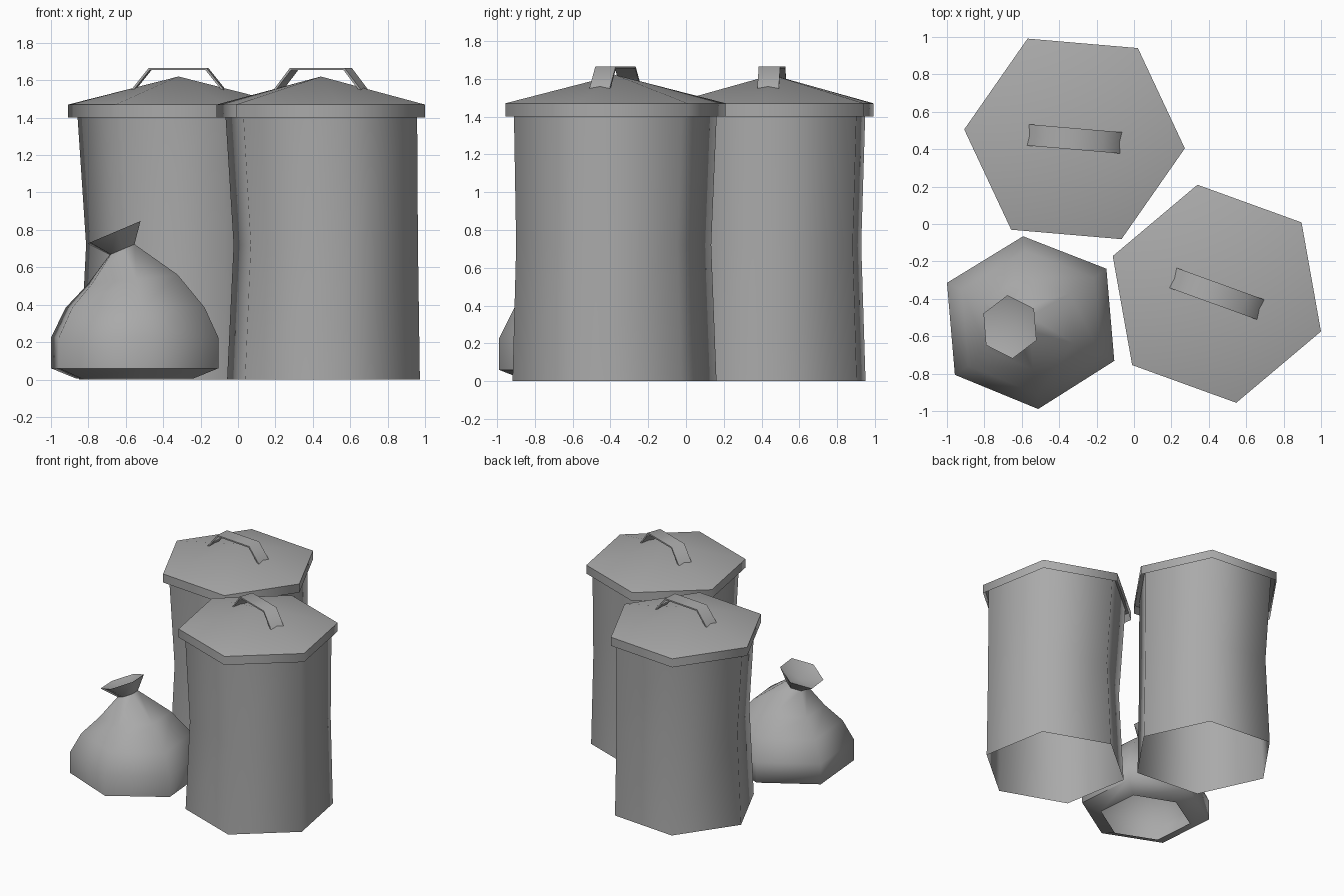
import bpy, math
from mathutils import Vector, Matrix

if "Cube" in bpy.data.objects:
    bpy.data.objects.remove(bpy.data.objects["Cube"])

GREY = bpy.data.materials.new("dull_grey")
GREY.diffuse_color = (0.4, 0.4, 0.4, 1)
GREY.use_nodes = True
GREY.node_tree.nodes["Principled BSDF"].inputs["Base Color"].default_value = GREY.diffuse_color


def ring(center, radii, turn=0, tilt=0):
    """Six points around a centre, tipped about the y axis by tilt degrees."""
    rot = Matrix.Rotation(math.radians(tilt), 3, 'Y')
    pts = []
    for i, r in enumerate(radii):
        a = math.radians(turn + 60 * i)
        pts.append(Vector(center) + rot @ Vector((r * math.cos(a), r * math.sin(a), 0)))
    return pts


def loft(name, rings, apex=None, capped=False, smooth=35):
    """Skin a stack of rings; ends stay open unless capped or given an apex."""
    n = len(rings[0])
    verts = [p for r in rings for p in r]
    faces = []
    for k in range(len(rings) - 1):
        for i in range(n):
            j = (i + 1) % n
            faces.append((k * n + i, k * n + j, (k + 1) * n + j, (k + 1) * n + i))
    top = (len(rings) - 1) * n
    if capped:
        faces += [tuple(reversed(range(n))), tuple(range(top, top + n))]
    if apex is not None:
        verts.append(Vector(apex))
        faces += [(top + i, top + (i + 1) % n, top + n) for i in range(n)]
    me = bpy.data.meshes.new(name)
    me.from_pydata([tuple(v) for v in verts], [], faces)
    me.materials.append(GREY)
    ob = bpy.data.objects.new(name, me)
    bpy.context.collection.objects.link(ob)
    bpy.ops.object.select_all(action='DESELECT')
    ob.select_set(True)
    bpy.context.view_layer.objects.active = ob
    bpy.ops.object.shade_smooth_by_angle(angle=math.radians(smooth))
    return ob


def bin_can(label, x, y, turn):
    parts = []
    # open shell body with a slightly dented waist, running up under the lid
    parts.append(loft("bin_body_" + label, [
        ring((0.015, 0, 0), [0.548] * 6),
        ring((0.028, 0, 0.72), [0.524] * 6),
        ring((0, 0, 1.48), [0.547] * 6)], smooth=66))
    # lid: open underneath, rim and shallow cone
    parts.append(loft("bin_lid_" + label, [
        ring((0, 0, 1.4), [0.592] * 6),
        ring((0, 0, 1.47), [0.592] * 6)], apex=(0, 0, 1.62), smooth=66))
    # bent strap handle
    path = [(-0.252, 1.545), (-0.155, 1.666), (0.155, 1.666), (0.252, 1.545)]
    inner = [(-0.241, 1.541), (-0.149, 1.655), (0.149, 1.655), (0.241, 1.541)]
    sections = []
    for (ax, az), (bx, bz) in zip(path, inner):
        sections.append([Vector((ax, -0.057, az)), Vector((ax, 0.057, az)),
                         Vector((bx, 0.057, bz)), Vector((bx, -0.057, bz))])
    parts.append(loft("bin_handle_" + label, sections, capped=True, smooth=60))
    for ob in parts:
        ob.location = (x, y, 0)
        ob.rotation_euler.z = math.radians(turn)


bin_can("back", -0.318, 0.455, -4.9)
bin_can("front", 0.443, -0.373, -19.9)

# tied rubbish bag, open below, with a leaning neck and sunken flared top
base = [0.494, 0.495, 0.459, 0.493, 0.494, 0.468]
T = -25


def scaled(s):
    return [r * s for r in base]


loft("rubbish_bag", [
    ring((-0.553, -0.523, 0.005), scaled(0.7), T),
    ring((-0.553, -0.523, 0.06), scaled(1.0), T),
    ring((-0.553, -0.523, 0.225), scaled(1.0), T),
    ring((-0.55, -0.523, 0.385), scaled(0.83), T),
    ring((-0.563, -0.525, 0.535), scaled(0.54), T, -6),
    ring((-0.62, -0.54, 0.695), [0.08] * 6, T, -23),
    ring((-0.663, -0.55, 0.787), [0.17] * 6, T, -23)],
    apex=(-0.642, -0.545, 0.735), smooth=66)
